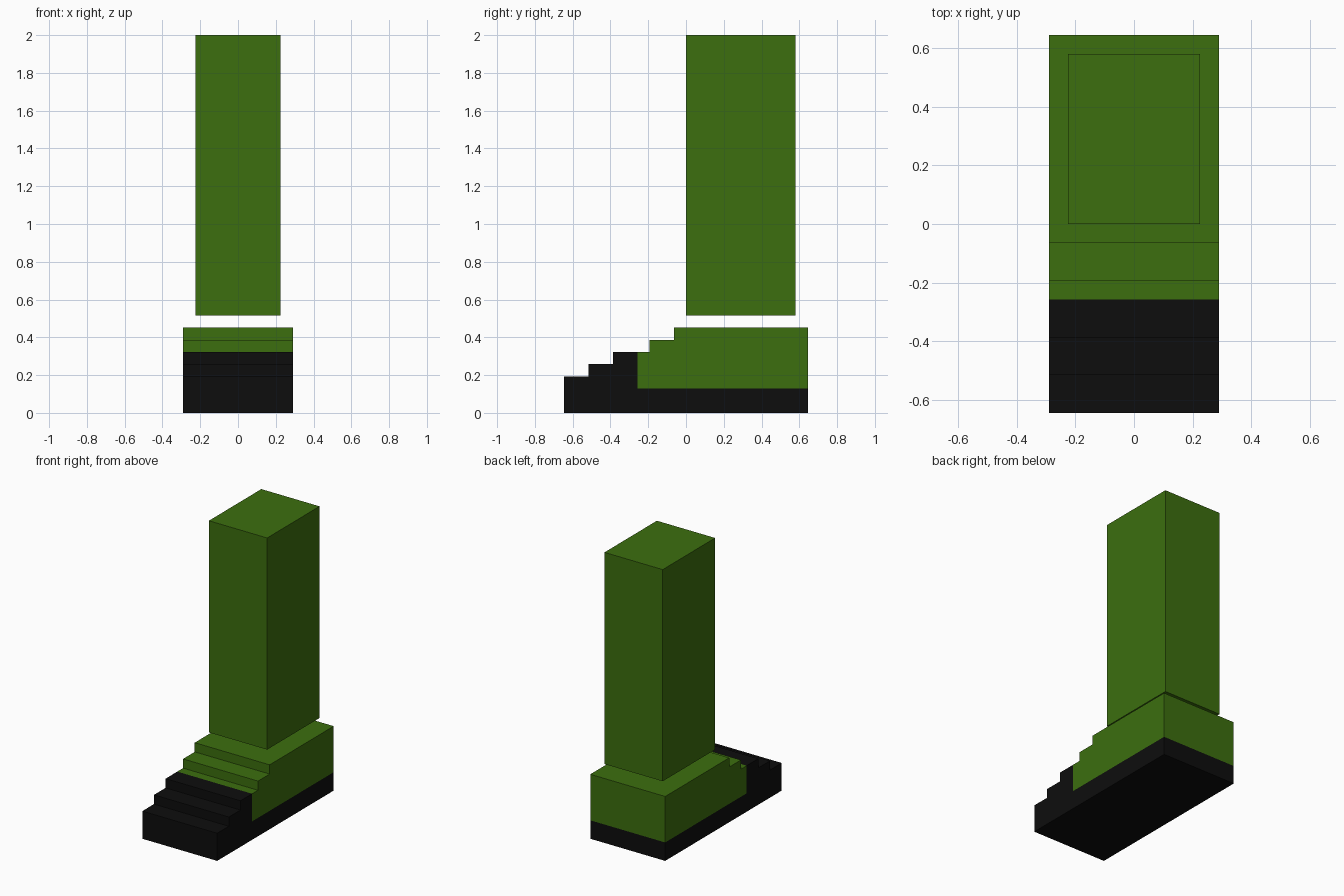
import bpy, bmesh

U = 2 / 31  # one grid unit: the model is 31 units tall

cube = bpy.data.objects.get("Cube")
if cube:
    bpy.data.objects.remove(cube, do_unlink=True)


def make_material(name, rgb):
    mat = bpy.data.materials.new(name)
    mat.use_nodes = True
    mat.diffuse_color = (*rgb, 1)
    mat.node_tree.nodes["Principled BSDF"].inputs["Base Color"].default_value = (*rgb, 1)
    return mat


green = make_material("green", (0.045, 0.156, 0.0045))
black = make_material("black", (0.004, 0.004, 0.004))


def extrude_profile(name, profile, half_width, materials, cuts=(), rule=None):
    """Extrude a (y, z) outline across x, split it at planes, colour by a rule."""
    bm = bmesh.new()
    side = bm.faces.new([bm.verts.new((-half_width, y, z)) for y, z in profile])
    grown = bmesh.ops.extrude_face_region(bm, geom=[side])["geom"]
    moved = [v for v in grown if isinstance(v, bmesh.types.BMVert)]
    bmesh.ops.translate(bm, verts=moved, vec=(2 * half_width, 0, 0))
    for point, normal in cuts:
        bmesh.ops.bisect_plane(bm, geom=bm.verts[:] + bm.edges[:] + bm.faces[:],
                               plane_co=point, plane_no=normal)
    bmesh.ops.recalc_face_normals(bm, faces=bm.faces[:])
    if rule:
        for face in bm.faces:
            face.material_index = rule(face.calc_center_median())
    bmesh.ops.scale(bm, vec=(U, U, U), verts=bm.verts[:])
    mesh = bpy.data.meshes.new(name)
    bm.to_mesh(mesh)
    bm.free()
    for mat in materials:
        mesh.materials.append(mat)
    obj = bpy.data.objects.new(name, mesh)
    bpy.context.collection.objects.link(obj)
    return obj


# Stepped foot with a black sole and toe cap
outline = [(10, 0), (-10, 0)]
for level, start in enumerate((-10, -8, -6, -3, -1), start=3):
    outline += [(start, level), (start, level + 1)] if level < 7 else [(start, 7)]
# Rebuild the stair line: each tread begins where its riser ends
starts = (-10, -8, -6, -3, -1)
outline = [(10, 0), (-10, 0)]
for level, start in enumerate(starts, start=3):
    if level > 3:
        outline.append((start, level - 1))
    outline.append((start, level))
outline.append((10, 7))

SOLE_TOP, TOE_END = 2, -4
extrude_profile(
    "foot", outline, 4.5, [green, black],
    cuts=[((0, 0, SOLE_TOP), (0, 0, 1)), ((0, TOE_END, 0), (0, 1, 0))],
    rule=lambda c: int(c.z < SOLE_TOP or c.y < TOE_END))

# Leg block floating just above the foot
extrude_profile("leg", [(0, 8), (9, 8), (9, 31), (0, 31)], 3.5, [green])
